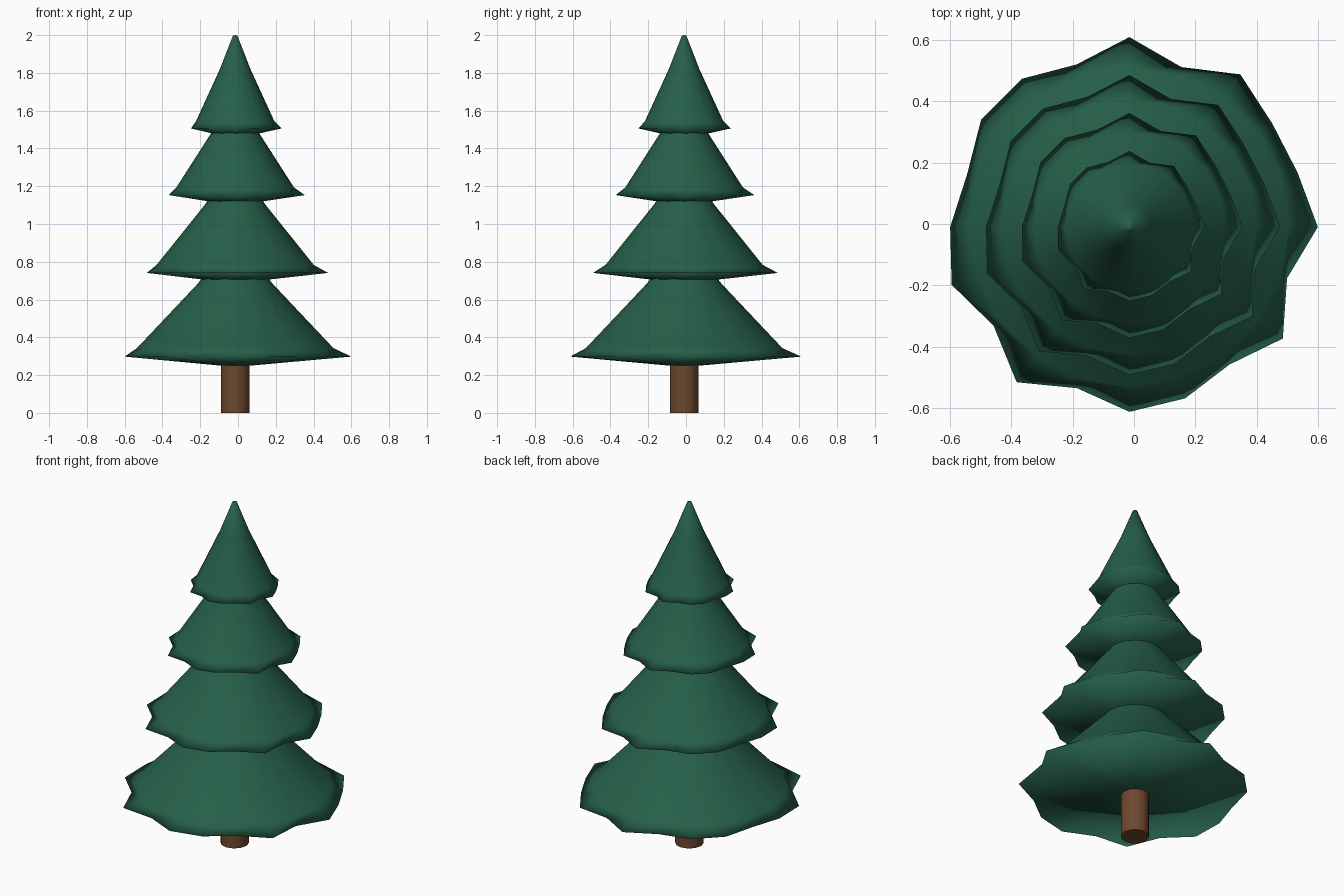
import bpy, bmesh, math

if "Cube" in bpy.data.objects:
    bpy.data.objects.remove(bpy.data.objects["Cube"])

CX, CY = -0.015, -0.01   # trunk axis
SIDES = 20
# ragged rim radius of the widest tier, one value per side
RIM = [.615, .577, .576, .616, .549, .62, .558, .598, .598, .557,
       .585, .61, .548, .626, .553, .603, .588, .555, .619, .541]


def material(name, color):
    m = bpy.data.materials.new(name)
    m.diffuse_color = (*color, 1)
    m.use_nodes = True
    m.node_tree.nodes["Principled BSDF"].inputs["Base Color"].default_value = m.diffuse_color
    return m


green = material("pine green", (0.019, 0.115, 0.066))
brown = material("bark brown", (0.155, 0.064, 0.027))


def make_object(name, bm, mat):
    bmesh.ops.recalc_face_normals(bm, faces=bm.faces[:])
    for f in bm.faces:
        f.smooth = True
    me = bpy.data.meshes.new(name)
    bm.to_mesh(me)
    bm.free()
    me.materials.append(mat)
    ob = bpy.data.objects.new(name, me)
    bpy.context.collection.objects.link(ob)
    return ob


def ring(bm, radii, z):
    n = len(radii)
    return [bm.verts.new((CX + r * math.cos(math.tau * i / n),
                          CY + r * math.sin(math.tau * i / n), z))
            for i, r in enumerate(radii)]


def bridge(bm, a, b):
    n = len(a)
    for i in range(n):
        j = (i + 1) % n
        bm.faces.new((a[i], a[j], b[j], b[i]))


def fan(bm, loop, z):
    tip = bm.verts.new((CX, CY, z))
    for i in range(len(loop)):
        bm.faces.new((loop[i], loop[(i + 1) % len(loop)], tip))


def tier(name, z, height, scale):
    """Skirt of branches: ragged rim, smooth cone above, shallow cone below."""
    bm = bmesh.new()
    rings = [ring(bm, [r * scale for r in RIM], z)]
    for r, t in ((0.52, 0.075), (0.2, 0.64), (0.03, 0.995)):
        rings.append(ring(bm, [r * scale] * SIDES, z + t * height))
    for a, b in zip(rings, rings[1:]):
        bridge(bm, a, b)
    fan(bm, rings[-1], z + height)
    fan(bm, rings[0], z - 0.055)
    return make_object(name, bm, green)


# Four stacked tiers of branches
tier("bottom_branches", 0.298, 0.60, 1.0)
tier("lower_branches", 0.741, 0.565, 0.8)
tier("upper_branches", 1.153, 0.53, 0.6)
tier("top_branches", 1.506, 0.494, 0.4)

# Trunk
bm = bmesh.new()
low, high = (ring(bm, [0.076] * 12, z) for z in (0, 0.3))
bridge(bm, low, high)
bm.faces.new(low)
bm.faces.new(high)
trunk = make_object("trunk", bm, brown)
bpy.context.view_layer.objects.active = trunk
trunk.select_set(True)
bpy.ops.object.shade_smooth_by_angle(angle=math.radians(40))
